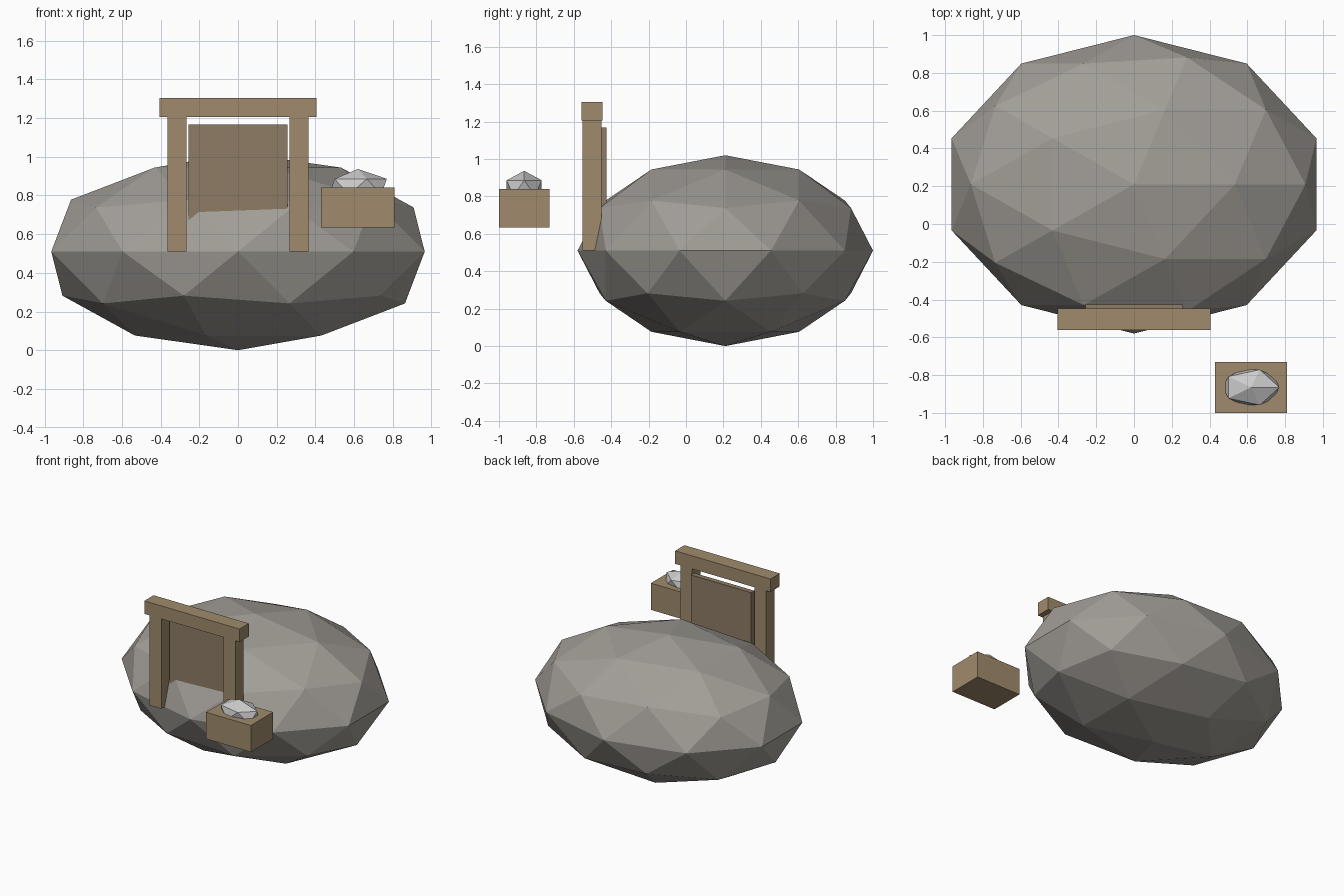
import bpy

if "Cube" in bpy.data.objects:
    bpy.data.objects.remove(bpy.data.objects["Cube"])


def material(name, rgb):
    m = bpy.data.materials.new(name)
    m.diffuse_color = (*rgb, 1)
    m.use_nodes = True
    m.node_tree.nodes["Principled BSDF"].inputs["Base Color"].default_value = m.diffuse_color
    return m


wood = material("wood", (0.35, 0.26, 0.15))
dark_wood = material("dark_wood", (0.27, 0.20, 0.13))
rock = material("rock", (0.36, 0.34, 0.31))


def box(name, x, y, z, mat):
    """Box given by its (min, max) range on each axis."""
    spans = (x, y, z)
    bpy.ops.mesh.primitive_cube_add(size=1, location=[(a + b) / 2 for a, b in spans])
    ob = bpy.context.object
    ob.name = name
    ob.scale = [b - a for a, b in spans]
    ob.data.materials.append(mat)
    return ob


def stone(name, subdivisions, centre, radii, mat=None):
    """Flat-faced icosphere stretched into an ellipsoid."""
    bpy.ops.mesh.primitive_ico_sphere_add(subdivisions=subdivisions, radius=1, location=centre)
    ob = bpy.context.object
    ob.name = name
    ob.scale = radii
    if mat:
        ob.data.materials.append(mat)
    return ob


# Large boulder
stone("boulder", 2, (0, 0.21, 0.51), (1.015, 0.79, 0.51), rock)

# Doorway: two posts, lintel and recessed door board
for side, label in ((-1, "left"), (1, "right")):
    xs = sorted((side * 0.265, side * 0.365))
    box(label + "_post", xs, (-0.553, -0.452), (0.51, 1.205), wood)
box("lintel", (-0.405, 0.405), (-0.56, -0.447), (1.205, 1.305), wood)
box("door_board", (-0.257, 0.257), (-0.465, -0.425), (0.51, 1.168), dark_wood)

# Pedestal block with a small stone set in its top
box("pedestal", (0.43, 0.81), (-1.0, -0.73), (0.635, 0.84), wood)
stone("small_stone", 1, (0.62, -0.865, 0.845), (0.167, 0.11, 0.092))
